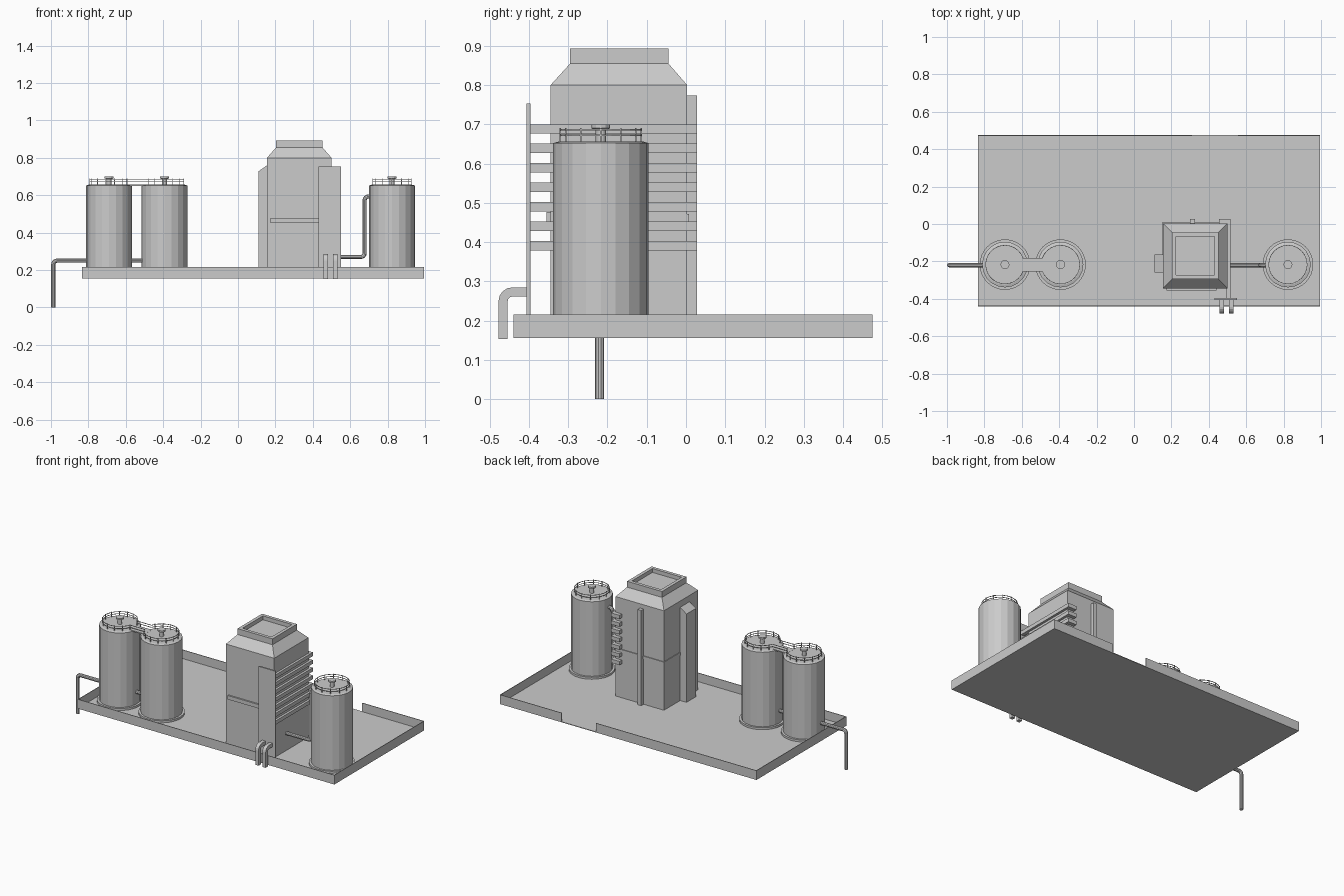
import bpy, bmesh
from math import sin, cos, pi, asin, sqrt
from mathutils import Vector

if "Cube" in bpy.data.objects:
    bpy.data.objects.remove(bpy.data.objects["Cube"])

FLOOR, TY = 0.155, -0.217


def finish(name, bm):
    bmesh.ops.recalc_face_normals(bm, faces=bm.faces)
    me = bpy.data.meshes.new(name)
    bm.to_mesh(me)
    bm.free()
    ob = bpy.data.objects.new(name, me)
    bpy.context.collection.objects.link(ob)
    return ob


def box(name, x0, x1, y0, y1, z0, z1):
    bm = bmesh.new()
    bmesh.ops.create_cube(bm, size=1)
    for v in bm.verts:
        v.co = ((x0 + x1) / 2 + v.co.x * (x1 - x0),
                (y0 + y1) / 2 + v.co.y * (y1 - y0),
                (z0 + z1) / 2 + v.co.z * (z1 - z0))
    return finish(name, bm)


def skin(bm, rings, cap=True, closed=False):
    """Bridge equal-length rings of points with quads."""
    vr = [[bm.verts.new(p) for p in r] for r in rings]
    n = len(vr[0])
    pairs = list(zip(vr, vr[1:])) + ([(vr[-1], vr[0])] if closed else [])
    for a, b in pairs:
        for i in range(n):
            bm.faces.new((a[i], a[(i + 1) % n], b[(i + 1) % n], b[i]))
    if cap and not closed:
        bm.faces.new(vr[0])
        bm.faces.new(vr[-1])


def lathe(name, x, y, profile, n):
    bm = bmesh.new()
    skin(bm, [[(x + r * cos(2 * pi * i / n), y + r * sin(2 * pi * i / n), z)
               for i in range(n)] for r, z in profile])
    return finish(name, bm)


def sweep(name, pts, normal, r, sides=8, closed=False):
    """Mitred tube along a planar path; four sides gives a square duct."""
    pts, nrm = [Vector(p) for p in pts], Vector(normal)
    R, off = (r * sqrt(2), pi / 4) if sides == 4 else (r, 0)
    rings, m = [], len(pts)
    for i, p in enumerate(pts):
        a = pts[i - 1] if closed or i > 0 else None
        b = pts[(i + 1) % m] if closed or i < m - 1 else None
        t0 = (p - a).normalized() if a is not None else (b - p).normalized()
        t1 = (b - p).normalized() if b is not None else t0
        t = (t0 + t1).normalized()
        side = t.cross(nrm) / max(t.dot(t0), 0.3)
        rings.append([p + R * (cos(off + 2 * pi * k / sides) * nrm
                               + sin(off + 2 * pi * k / sides) * side) for k in range(sides)])
    bm = bmesh.new()
    skin(bm, rings, closed=closed)
    return finish(name, bm)


def rounded(pts, rad, n=4):
    """Replace the inner corners of a path with curved bends."""
    pts = [Vector(p) for p in pts]
    out = [pts[0]]
    for a, p, b in zip(pts, pts[1:], pts[2:]):
        s, e = p + (a - p).normalized() * rad, p + (b - p).normalized() * rad
        c = s + e - p
        for k in range(n + 1):
            th = pi / 2 * k / n
            out.append(c + (s - c) * cos(th) + (e - c) * sin(th))
    return out + [pts[-1]]


# containment tray, with a gateway in the back wall
X0, X1, Y0, Y1, T, H = -0.835, 0.995, -0.44, 0.475, 0.004, 0.215
box("tray_floor", X0, X1, Y0, Y1, FLOOR, FLOOR + 0.004)
box("tray_wall_front", X0, X1, Y0, Y0 + T, FLOOR, H)
box("tray_wall_left", X0, X0 + T, Y0, Y1, FLOOR, H)
box("tray_wall_right", X1 - T, X1, Y0, Y1, FLOOR, H)
box("tray_wall_back_left", X0, 0.31, Y1 - T, Y1, FLOOR, H)
box("tray_wall_back_right", 0.555, X1, Y1 - T, Y1, FLOOR, H)

# storage tanks with roof vents
tanks = (-0.69, -0.393, 0.823)
for i, x in enumerate(tanks):
    lathe(f"tank_{i}", x, TY, [(0.122, FLOOR), (0.122, 0.652), (0.108, 0.656)], 20)
    lathe(f"tank_footing_{i}", x, TY, [(0.135, FLOOR), (0.135, 0.172)], 32)
    lathe(f"tank_vent_{i}", x, TY, [(0.013, 0.655), (0.013, 0.685), (0.024, 0.69), (0.024, 0.70)], 12)

# guard rails: one loop round the linked pair, one round the single tank
RR = 0.103
gap = asin(0.035 / RR)


def arc(x, a0, a1, n):
    return [(x + RR * cos(a0 + (a1 - a0) * k / n), TY + RR * sin(a0 + (a1 - a0) * k / n))
            for k in range(n + 1)]


pair = arc(tanks[0], gap, 2 * pi - gap, 24) + arc(tanks[1], gap - pi, pi - gap, 24)
single = arc(tanks[2], 0, 2 * pi, 24)[:-1]
for name, loop in (("pair", pair), ("single", single)):
    for z in (0.672, 0.686):
        sweep(f"guard_rail_{name}", [(x, y, z) for x, y in loop], (0, 0, 1), 0.0015, 4, True)
    for x, y in loop[::2]:
        box(f"rail_post_{name}", x - .0017, x + .0017, y - .0017, y + .0017, 0.652, 0.69)
box("walkway", -0.595, -0.488, TY - 0.036, TY + 0.036, 0.650, 0.657)

# main tower: body, sloped shoulder, collar with sunken top
def rect(x0, x1, y0, y1, z):
    return [(x0, y0, z), (x1, y0, z), (x1, y1, z), (x0, y1, z)]


bm = bmesh.new()
body, neck, inner = (0.155, 0.5, -0.345, 0.003), (0.203, 0.452, -0.295, -0.045), (0.224, 0.431, -0.274, -0.066)
skin(bm, [rect(*body, FLOOR), rect(*body, 0.80), rect(*neck, 0.855),
          rect(*neck, 0.893), rect(*inner, 0.893), rect(*inner, 0.868)])
finish("tower", bm)

# side duct with sloping top
bm = bmesh.new()
skin(bm, [[(0.11, y, FLOOR), (0.16, y, FLOOR), (0.16, y, 0.763), (0.11, y, 0.728)]
          for y in (-0.258, -0.162)])
finish("side_duct", bm)

# rear riser and the narrow bands round the tower
box("rear_riser", 0.30, 0.325, 0.0, 0.028, FLOOR, 0.773)
box("front_band", 0.175, 0.44, -0.355, -0.34, 0.452, 0.477)
box("rear_band", 0.155, 0.5, 0.0, 0.008, 0.452, 0.472)
box("left_band", 0.151, 0.16, -0.17, 0.008, 0.452, 0.472)

# upright header plate and its seven horizontal ducts
box("header_plate", 0.43, 0.55, -0.406, -0.396, FLOOR, 0.753)
for i in range(7):
    z = 0.391 + i * 0.0495
    sweep(f"side_pipe_{i}", [(0.503, -0.398, z), (0.503, 0.016, z), (0.455, 0.016, z)],
          (0, 0, 1), 0.012, 4)

# twin hooked outlets over the front wall
for x in (0.469, 0.52):
    sweep("outlet_hook", rounded([(x, -0.40, 0.273), (x, -0.466, 0.273), (x, -0.466, 0.153)], 0.024),
          (1, 0, 0), 0.0115, 4)

# process pipes
def pipe(name, pts):
    path = [(x, TY - 0.003, z) for x, z in pts]
    ob = sweep(name, rounded(path, 0.02) if len(pts) > 2 else path, (0, 1, 0), 0.0115, 10)
    ob.data.shade_smooth()
    ob.data.set_sharp_from_angle(angle=0.6)


pipe("drain_pipe", [(-0.80, 0.25), (-0.988, 0.25), (-0.988, 0.0)])
pipe("link_pipe", [(-0.59, 0.25), (-0.49, 0.25)])
pipe("feed_pipe", [(0.49, 0.27), (0.677, 0.27), (0.677, 0.593), (0.72, 0.593)])
